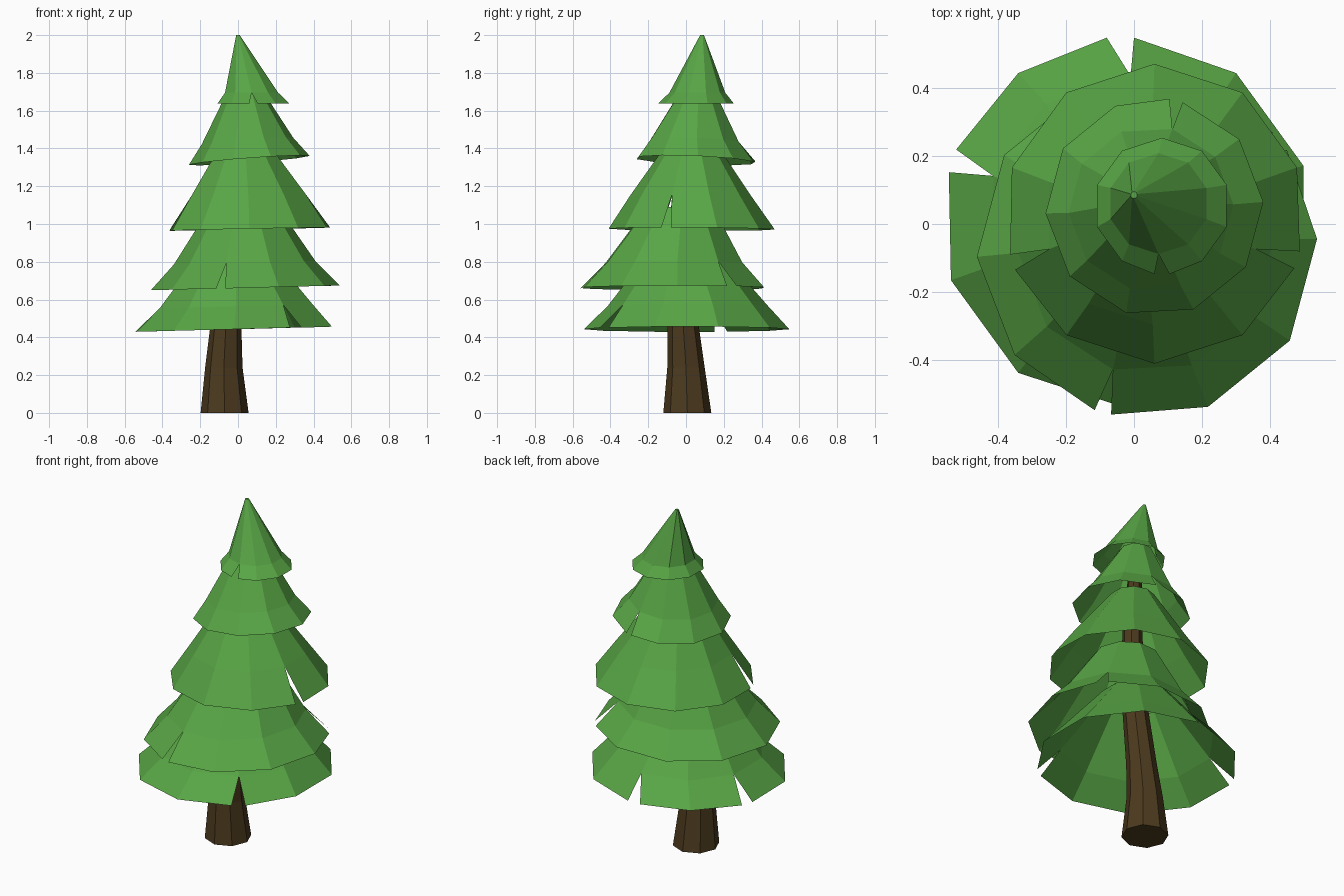
import bpy, bmesh, math
from mathutils import Vector

if "Cube" in bpy.data.objects:
    bpy.data.objects.remove(bpy.data.objects["Cube"])


def material(name, rgb):
    m = bpy.data.materials.new(name)
    m.diffuse_color = (*rgb, 1)
    m.use_nodes = True
    m.node_tree.nodes["Principled BSDF"].inputs["Base Color"].default_value = m.diffuse_color
    return m


GREEN = material("needle green", (0.098, 0.38, 0.06))
BROWN = material("bark brown", (0.072, 0.042, 0.013))


def finish(bm, name, mat):
    bmesh.ops.recalc_face_normals(bm, faces=bm.faces)
    me = bpy.data.meshes.new(name)
    bm.to_mesh(me)
    bm.free()
    me.materials.append(mat)
    bpy.context.collection.objects.link(bpy.data.objects.new(name, me))


def ring(bm, n, phase, x, y, z, r, tilt=(0, 0)):
    pts = []
    for k in range(n):
        a = math.radians(phase + 360 * k / n)
        dx, dy = r * math.cos(a), r * math.sin(a)
        pts.append(bm.verts.new((x + dx, y + dy, z + tilt[0] * dx + tilt[1] * dy)))
    return pts


def bridge(bm, a, b):
    n = len(a)
    for k in range(n):
        j = (k + 1) % n
        bm.faces.new((a[k], a[j], b[j], b[k]))


# Trunk: crooked, tapering eight-sided column that runs up inside the skirts
bm = bmesh.new()
path = [(-0.071, 0.007, 0, 0.127), (-0.075, 0.0, 0.24, 0.099),
        (-0.065, -0.014, 0.45, 0.083), (-0.01, -0.02, 0.9, 0.065),
        (0.03, 0.02, 1.35, 0.05), (0.03, 0.05, 1.6, 0.035)]
rings = [ring(bm, 8, 0, *p) for p in path]
for a, b in zip(rings, rings[1:]):
    bridge(bm, a, b)
bm.faces.new(rings[0])
bm.faces.new(rings[-1])
finish(bm, "trunk", BROWN)


# Foliage skirts: rim, middle and top rings; some rim corners are torn open into notches
def skirt(name, phase, tilt, rim, mid, top, notches, closed=False):
    n = 10
    bm = bmesh.new()
    low = ring(bm, n, phase, *rim, tilt)
    middle = ring(bm, n, phase, *mid, tilt)
    high = ring(bm, n, phase, *top)
    bridge(bm, middle, high)
    if closed:
        bm.faces.new(high)
    before, after = list(low), list(low)
    for k, (cw, ccw) in notches.items():
        a = math.radians(phase + 36 * k)
        along = Vector((-math.sin(a), math.cos(a), 0))
        after[k] = bm.verts.new(low[k].co + along * ccw)
        low[k].co += along * cw
    for k in range(n):
        j = (k + 1) % n
        bm.faces.new((after[k], before[j], middle[j], middle[k]))
    finish(bm, name, GREEN)


skirt("skirt_1_bottom", 18, (0.026, 0), (-0.02, 0.003, 0.443, 0.544), (-0.01, 0.01, 0.565, 0.425),
      (-0.015, -0.005, 0.85, 0.19), {2: (-0.02, 0.06), 4: (-0.05, 0.02), 8: (-0.03, 0.045)})
skirt("skirt_2", 3, (0.025, 0), (0.038, -0.07, 0.662, 0.5), (0.035, -0.065, 0.795, 0.375),
      (0.032, -0.03, 1.09, 0.18), {7: (-0.025, 0.025), 1: (-0.035, 0.03)})
skirt("skirt_3", 18, (0.02, -0.005), (0.06, 0.03, 0.973, 0.44), (0.055, 0.025, 1.15, 0.32),
      (0.035, 0.03, 1.44, 0.12), {9: (-0.025, 0.027), 5: (-0.017, 0.03)})
skirt("skirt_4", 3, (0.075, -0.04), (0.06, 0.048, 1.337, 0.32), (0.05, 0.045, 1.44, 0.242),
      (0.038, 0.062, 1.71, 0.09), {2: (0.0, 0.04)})
skirt("skirt_5_tip", 18, (0, 0), (0.082, 0.053, 1.638, 0.2), (0.072, 0.06, 1.695, 0.148),
      (0.0, 0.085, 2.0, 0.01), {7: (-0.022, 0.022)}, closed=True)
